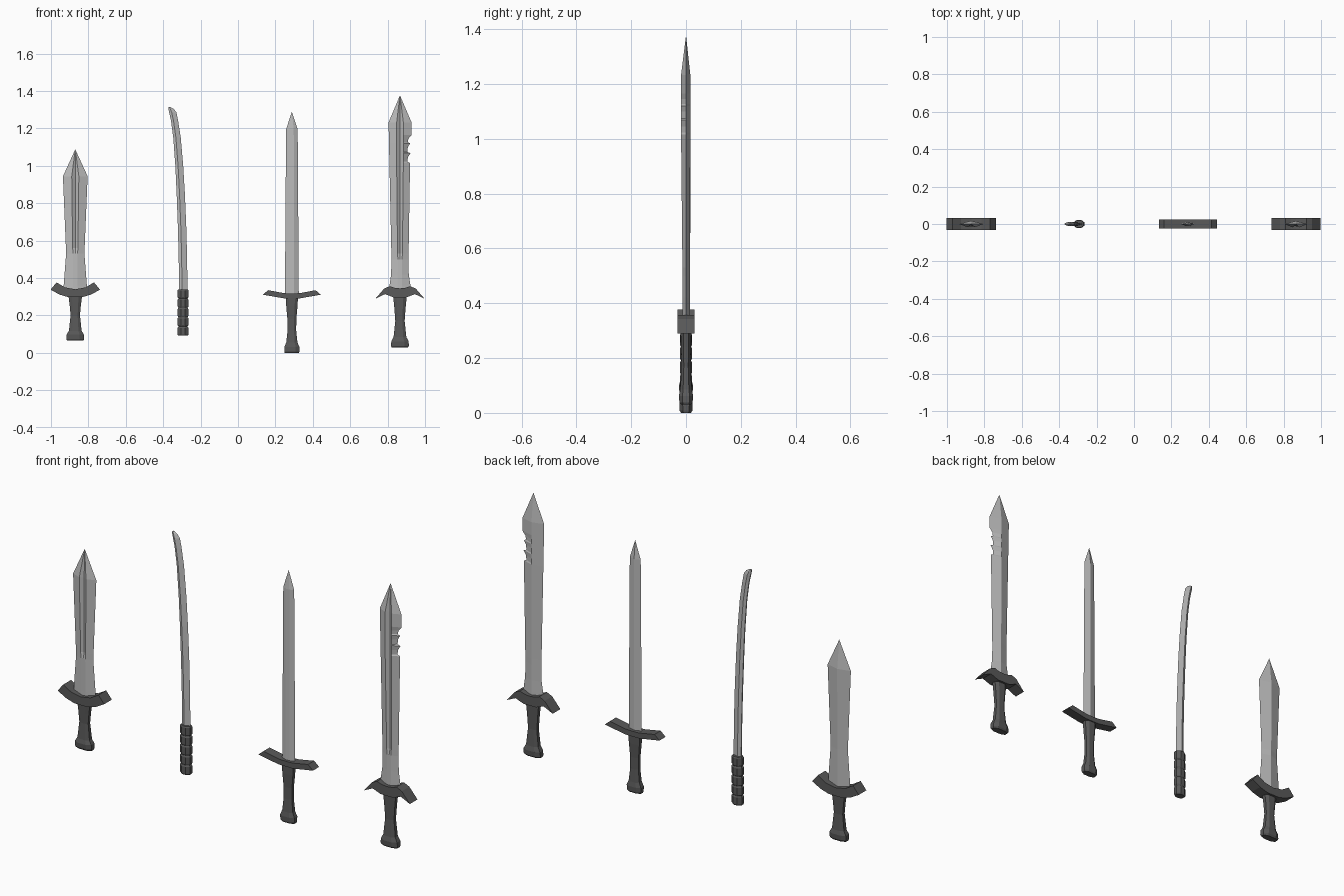
import bpy
import bmesh

cube = bpy.data.objects.get("Cube")
if cube:
    bpy.data.objects.remove(cube, do_unlink=True)


def material(name, value):
    m = bpy.data.materials.new(name)
    m.use_nodes = True
    colour = (value, value, value, 1)
    m.diffuse_color = colour
    m.node_tree.nodes["Principled BSDF"].inputs["Base Color"].default_value = colour
    return m


STEEL = material("pale steel", 0.5)
DARK = material("dark iron", 0.1)


def finish(name, bm, mat):
    bmesh.ops.remove_doubles(bm, verts=bm.verts, dist=0.0002)
    bmesh.ops.recalc_face_normals(bm, faces=bm.faces)
    mesh = bpy.data.meshes.new(name)
    bm.to_mesh(mesh)
    bm.free()
    mesh.materials.append(mat)
    obj = bpy.data.objects.new(name, mesh)
    bpy.context.collection.objects.link(obj)
    return obj


def loft(name, rings, mat):
    """Skin a stack of closed rings and cap both ends."""
    bm = bmesh.new()
    loops = [[bm.verts.new(p) for p in ring] for ring in rings]
    n = len(loops[0])
    for low, high in zip(loops, loops[1:]):
        for i in range(n):
            j = (i + 1) % n
            bm.faces.new((low[i], low[j], high[j], high[i]))
    bm.faces.new(loops[0])
    bm.faces.new(loops[-1])
    return finish(name, bm, mat)


def grip(name, cx, levels, flat=0.5):
    """Eight-sided grip from (z, half width, half depth) levels."""
    corners = [(1, flat), (flat, 1), (-flat, 1), (-1, flat),
               (-1, -flat), (-flat, -1), (flat, -1), (1, -flat)]
    rings = [[(cx + hx * u, hy * v, z) for u, v in corners] for z, hx, hy in levels]
    return loft(name, rings, DARK)


def guard(name, cx, half_profile, depth):
    """Mirror a half outline (top centre to bottom centre) and extrude it in y."""
    outline = half_profile + [(-x, z) for x, z in reversed(half_profile)]
    bm = bmesh.new()
    face = bm.faces.new([bm.verts.new((cx + x, -depth, z)) for x, z in outline])
    grown = bmesh.ops.extrude_face_region(bm, geom=[face])["geom"]
    moved = [v for v in grown if isinstance(v, bmesh.types.BMVert)]
    bmesh.ops.translate(bm, verts=moved, vec=(0, 2 * depth, 0))
    return finish(name, bm, DARK)


def blade(name, cx, levels):
    """Levels: z, left, right, groove half width, rim y, groove y, back y."""
    rings = []
    for z, left, right, g, rim, groove, back in levels:
        rings.append([(cx - left, 0, z), (cx - g, -rim, z), (cx, -groove, z),
                      (cx + g, -rim, z), (cx + right, 0, z), (cx, back, z)])
    return loft(name, rings, STEEL)


# Broad short sword
X = -0.87
blade("broad_blade", X, [
    (0.33, .063, .063, .012, .012, .012, .014),
    (0.36, .062, .062, .012, .012, .012, .014),
    (0.53, .049, .049, .012, .013, .013, .015),
    (0.56, .050, .050, .014, .013, .004, .015),
    (0.944, .066, .066, .019, .017, .005, .017),
    (1.088, .0, .0, .0, .0, .0, .0)])
guard("broad_guard", X, [(0, .34), (.055, .35), (.10, .377), (.132, .338),
                         (.085, .312), (.038, .298)], .031)
grip("broad_grip", X, [(.065, .044, .018), (.075, .048, .024), (.098, .046, .026),
                       (.118, .034, .021), (.20, .025, .016), (.255, .030, .018),
                       (.31, .037, .020)])

# Curved single-edged sword: spine on the left, cutting edge on the right
curve = [(.33, -.315, -.270), (.50, -.317, -.272), (.66, -.321, -.276),
         (.85, -.328, -.284), (1.0, -.335, -.293), (1.15, -.346, -.306),
         (1.24, -.358, -.320), (1.285, -.368, -.329), (1.303, -.372, -.342),
         (1.314, -.371, -.360)]
rings = []
for z, a, b in curve:
    w = b - a
    t = .010 if z < 1.2 else .010 * (w / .040)
    rings.append([(a, -.003, z), (a + w * .35, -t, z), (b, 0, z),
                  (a + w * .35, t, z), (a, .003, z)])
loft("curved_blade", rings, STEEL)
levels = []
SEGMENTS = 5
for i in range(SEGMENTS):
    z0 = .092 + i * .05
    levels += [(z0, .025, .019), (z0 + .006, .029, .022),
               (z0 + .042, .029, .022), (z0 + .048, .025, .019)]
grip("curved_grip", -.294, levels, .4)

# Slim straight sword
X = .288
blade("slim_blade", X, [
    (.30, .037, .037, .012, .011, .011, .011),
    (1.195, .031, .031, .010, .010, .010, .010),
    (1.289, .0, .0, .0, .0, .0, .0)])
guard("slim_guard", X, [(0, .318), (.04, .319), (.127, .335), (.155, .311),
                        (.04, .291)], .025)
grip("slim_grip", X, [(0, .038, .018), (.008, .040, .023), (.032, .040, .024),
                      (.055, .030, .020), (.12, .023, .016), (.18, .024, .016),
                      (.25, .030, .019), (.30, .033, .020)])

# Long sword with a notched right edge
X = .866
notched = [(.33, .058, .060, .012, .012, .012, .014),
           (.36, .056, .056, .012, .012, .012, .014),
           (.42, .047, .047, .012, .012, .012, .014),
           (.50, .046, .045, .011, .012, .012, .014),
           (.53, .046, .046, .013, .013, .004, .014)]
edge = [(1.015, .054), (1.022, .040), (1.045, .042), (1.068, .056),
        (1.074, .040), (1.10, .042), (1.120, .054), (1.126, .042),
        (1.145, .045), (1.165, .062), (1.232, .062)]
for z, right in edge:
    left = .046 + .015 * (z - .53) / .70
    notched.append((z, left, right, .018, .018, .005, .016))
notched.append((1.377, .0, .0, .0, .0, .0, .0))
blade("notched_blade", X, notched)
guard("notched_guard", X, [(0, .345), (.03, .348), (.055, .357), (.085, .343),
                           (.131, .290), (.08, .314), (.035, .297)], .031)
grip("notched_grip", X, [(.03, .044, .018), (.038, .048, .024), (.062, .046, .026),
                         (.085, .034, .021), (.17, .025, .016), (.24, .030, .018),
                         (.31, .037, .020)])
